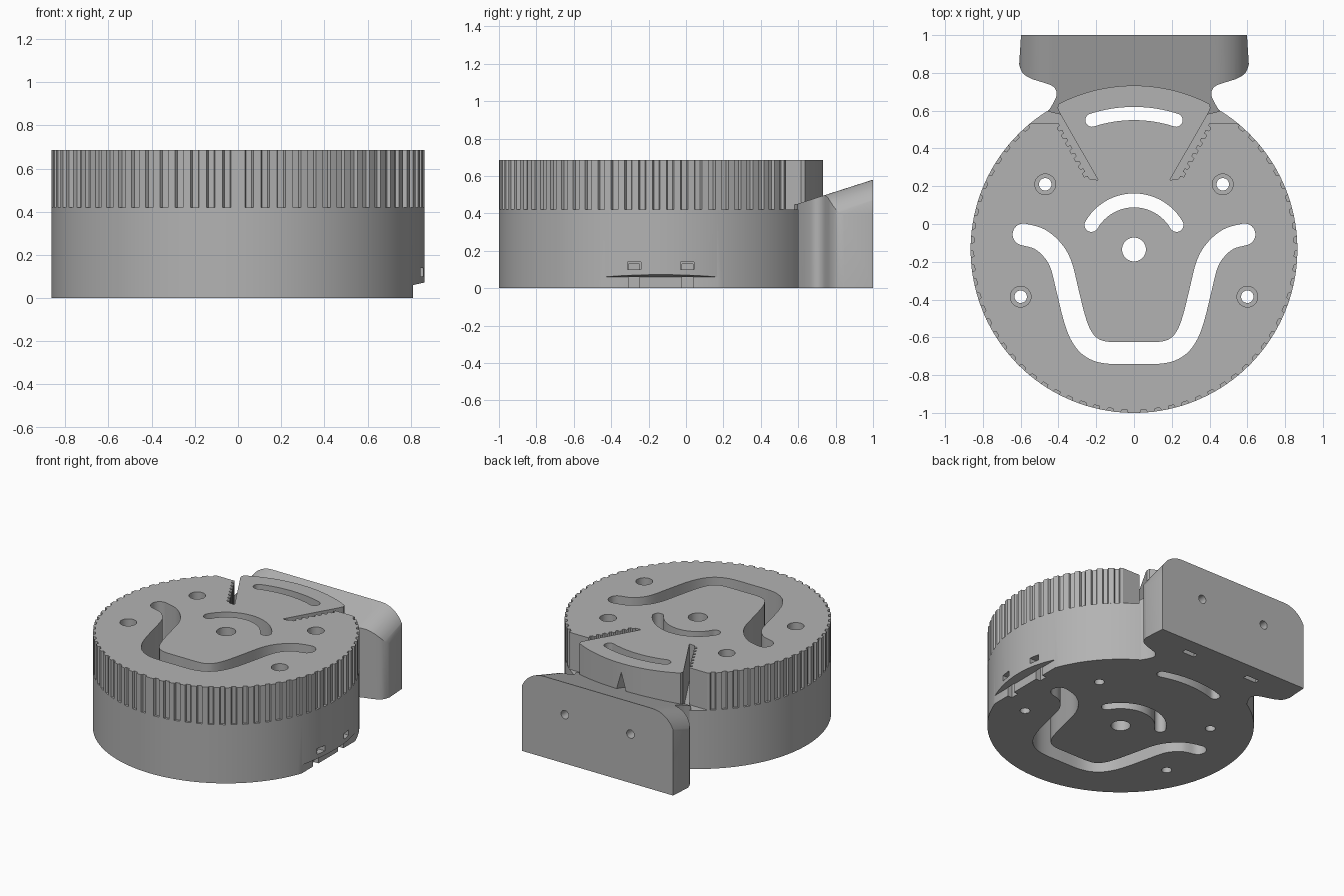
import bpy, bmesh, math
from mathutils import Vector

if "Cube" in bpy.data.objects:
    bpy.data.objects.remove(bpy.data.objects["Cube"])

CY, R = -0.135, 0.865          # centre and radius of the drum
SPLIT, TOP = 0.42, 0.685       # top of the plain base, top of the toothed rim

grey = bpy.data.materials.new("mid_grey")
grey.use_nodes = True
grey.diffuse_color = (0.45, 0.45, 0.45, 1)
grey.node_tree.nodes["Principled BSDF"].inputs["Base Color"].default_value = (0.45, 0.45, 0.45, 1)


def prism(name, pts, lo, hi, axis="z", shear=0.0):
    """Extrude an outline along an axis; y prisms may rise along their length."""
    place = {"z": lambda a, b, t: (a, b, t),
             "y": lambda a, b, t: (a, t, b + shear * (t - hi))}[axis]
    bm = bmesh.new()
    rings = [[bm.verts.new(place(a, b, t)) for a, b in pts] for t in (lo, hi)]
    bm.faces.new(rings[0])
    bm.faces.new(rings[1])
    n = len(pts)
    for i in range(n):
        j = (i + 1) % n
        bm.faces.new((rings[0][i], rings[0][j], rings[1][j], rings[1][i]))
    bmesh.ops.recalc_face_normals(bm, faces=bm.faces)
    mesh = bpy.data.meshes.new(name)
    bm.to_mesh(mesh)
    bm.free()
    mesh.materials.append(grey)
    ob = bpy.data.objects.new(name, mesh)
    bpy.context.collection.objects.link(ob)
    return ob


def polar(r, deg, cx=0.0, cy=CY):
    """Point at an angle measured from the front, positive toward +x."""
    a = math.radians(deg)
    return (cx + r * math.sin(a), cy - r * math.cos(a))


def circle(cx, cy, r, n=32):
    return [polar(r, 360 * i / n, cx, cy) for i in range(n)]


def box(x0, x1, y0, y1):
    return [(x0, y0), (x1, y0), (x1, y1), (x0, y1)]


def mirrored(half):
    """Close a right-hand outline with its mirror image."""
    return half + [(-x, y) for x, y in reversed(half) if abs(x) > 1e-5]


def smooth(pts, steps=6):
    """Catmull-Rom curve through the points."""
    p = [Vector(q) for q in [pts[0]] + pts + [pts[-1]]]
    out = []
    for a, b, c, d in zip(p, p[1:], p[2:], p[3:]):
        for s in range(steps):
            t = s / steps
            out.append(0.5 * (2 * b + (c - a) * t + (2 * a - 5 * b + 4 * c - d) * t * t
                              + (3 * b - a - 3 * c + d) * t ** 3))
    return out + [p[-1]]


def stroke(path, w):
    """Round-ended slot outline around a centre line."""
    path = [Vector(q) for q in path]
    left, right = [], []
    for i, q in enumerate(path):
        d = (path[min(i + 1, len(path) - 1)] - path[max(i - 1, 0)]).normalized()
        n = Vector((-d.y, d.x)) * w
        left.append(q + n)
        right.append(q - n)

    def cap(c, start):
        a0 = math.atan2((start - c).y, (start - c).x)
        return [c + w * Vector((math.cos(a0 - math.pi * k / 10), math.sin(a0 - math.pi * k / 10)))
                for k in range(1, 10)]
    pts = left + cap(path[-1], left[-1]) + right[::-1] + cap(path[0], right[0])
    return [tuple(q) for q in pts]


def boolean(ob, cutters, op="DIFFERENCE"):
    for c in cutters:
        m = ob.modifiers.new("cut", "BOOLEAN")
        m.operation, m.solver, m.object = op, "EXACT", c
    bpy.context.view_layer.update()
    mesh = bpy.data.meshes.new_from_object(ob.evaluated_get(bpy.context.evaluated_depsgraph_get()))
    ob.modifiers.clear()
    ob.data = mesh


# Through slots shared by every layer
arc_slot = stroke([polar(0.26, a) for a in range(120, 241, 5)], 0.037)
rear_slot = stroke([polar(0.72, a) for a in range(162, 199, 3)], 0.035)
half_u = [(0.585, -0.055), (0.5, -0.08), (0.43, -0.14), (0.385, -0.22), (0.35, -0.36),
          (0.315, -0.5), (0.28, -0.59), (0.23, -0.65), (0.15, -0.68), (0, -0.683)]
u_slot = stroke(smooth(mirrored(half_u)), 0.058)
through = [prism("slot_cutter", o, -0.1, 0.8)
           for o in (arc_slot, rear_slot, u_slot, circle(0, CY, 0.063, 48))]
screws = [(s * x, y) for s in (-1, 1) for x, y in ((0.47, 0.21), (0.6, -0.385))]
bores = [prism("bore_cutter", circle(x, y, 0.055), 0.3, 0.8) for x, y in screws]
shafts = [prism("shaft_cutter", circle(x, y, 0.033), -0.1, 0.6) for x, y in screws]

# Plain drum base with a clip recess on its +x side
base = prism("drum_base", circle(0, CY, R, 160), 0, SPLIT)
recess = prism("recess_cutter", [(0.81, -0.1), (0.81, 0.06), (0.9, 0.08), (0.9, -0.1)],
               -0.6, 0.4, "y")
clips = [recess]
for y in (CY - 0.1425, CY + 0.1425):
    clips.append(prism("window_cutter", box(0.79, 0.95, y - 0.036, y + 0.036), 0.1, 0.14))
    clips.append(prism("channel_cutter", box(0.775, 0.812, y - 0.03, y + 0.03), -0.1, 0.13))
boolean(base, through + shafts + clips)

# Toothed rim: grooved circle, then a toothed V cut leaving a rear tongue
outline = [(0, CY - R)]
pitch, depth = 5, 0.016
for k in range(29):
    a = k * pitch
    outline += [polar(R, a + 0.8), polar(R, a + 2.1), polar(R - depth, a + 2.5),
                polar(R - depth, a + 4.3), polar(R, a + 4.7)]
outline = [p for p in outline if p[1] < 0.53]
outline += [(0.54, 0.534), (0.4, 0.534)]
start, end = Vector((0.4, 0.534)), Vector((0.243, 0.25))
along = (end - start) / 7
out = Vector((-along.y, along.x)).normalized() * 0.018
if out.x < 0:
    out = -out
for k in range(7):
    q = start + along * k
    for t, s in ((0.3, 0), (0.4, 1), (0.8, 1), (0.9, 0)):
        outline.append(tuple(q + along * t + out * s))
outline += [(0.235, 0.238), (0.19, 0.233), (0.395, 0.59), (0.405, 0.615), (0.4, 0.635)]
outline += [polar(R + 0.003, a) for a in range(154, 181, 2)]
rim = prism("toothed_rim", mirrored(outline), SPLIT, TOP)
vent = prism("vent_cutter", [(-0.05, 0.45), (0.05, 0.45), (0, 0.62)], 0.6, 0.8, "y")
boolean(rim, through + bores + [vent])

# Rear mounting bracket: necked plan, sloping top with rounded shoulders
plan = [(0, 0.5), (0.28, 0.5), (0.39, 0.58), (0.455, 0.595)]
plan += [tuple(q) for q in smooth([(0.43, 0.635), (0.41, 0.68), (0.415, 0.712), (0.44, 0.735),
                                   (0.5, 0.755), (0.55, 0.772), (0.59, 0.8), (0.608, 0.845)], 4)]
plan += [(0.598, 1.0), (0, 1.0)]
bracket = prism("mounting_bracket", mirrored(plan), 0, 0.9)
r = 0.18
arch = [(0.612, -0.6)] + [(0.612 - r + r * math.cos(math.radians(a)),
                           0.58 - r + r * math.sin(math.radians(a))) for a in range(0, 91, 6)]
shoulder = prism("shoulder_cutter", mirrored(arch), 0.4, 1.0, "y", 0.32)
boolean(bracket, [shoulder], "INTERSECT")
fixings = []
for s in (-1, 1):
    fixings.append(prism("bolt_cutter", circle(s * 0.26, 0.35, 0.03), 0.8, 1.1, "y"))
    fixings.append(prism("nut_cutter", box(s * 0.26 - 0.05, s * 0.26 + 0.05, 0.855, 0.89), -0.1, 0.4))
boolean(bracket, through[1:2] + fixings)

# Remove the cutters and shade the finished parts
for ob in through + bores + shafts + clips + [vent, shoulder] + fixings:
    bpy.data.objects.remove(ob)
for ob in (base, rim, bracket):
    bpy.ops.object.select_all(action="DESELECT")
    ob.select_set(True)
    bpy.context.view_layer.objects.active = ob
    bpy.ops.object.shade_smooth_by_angle(angle=math.radians(25))
